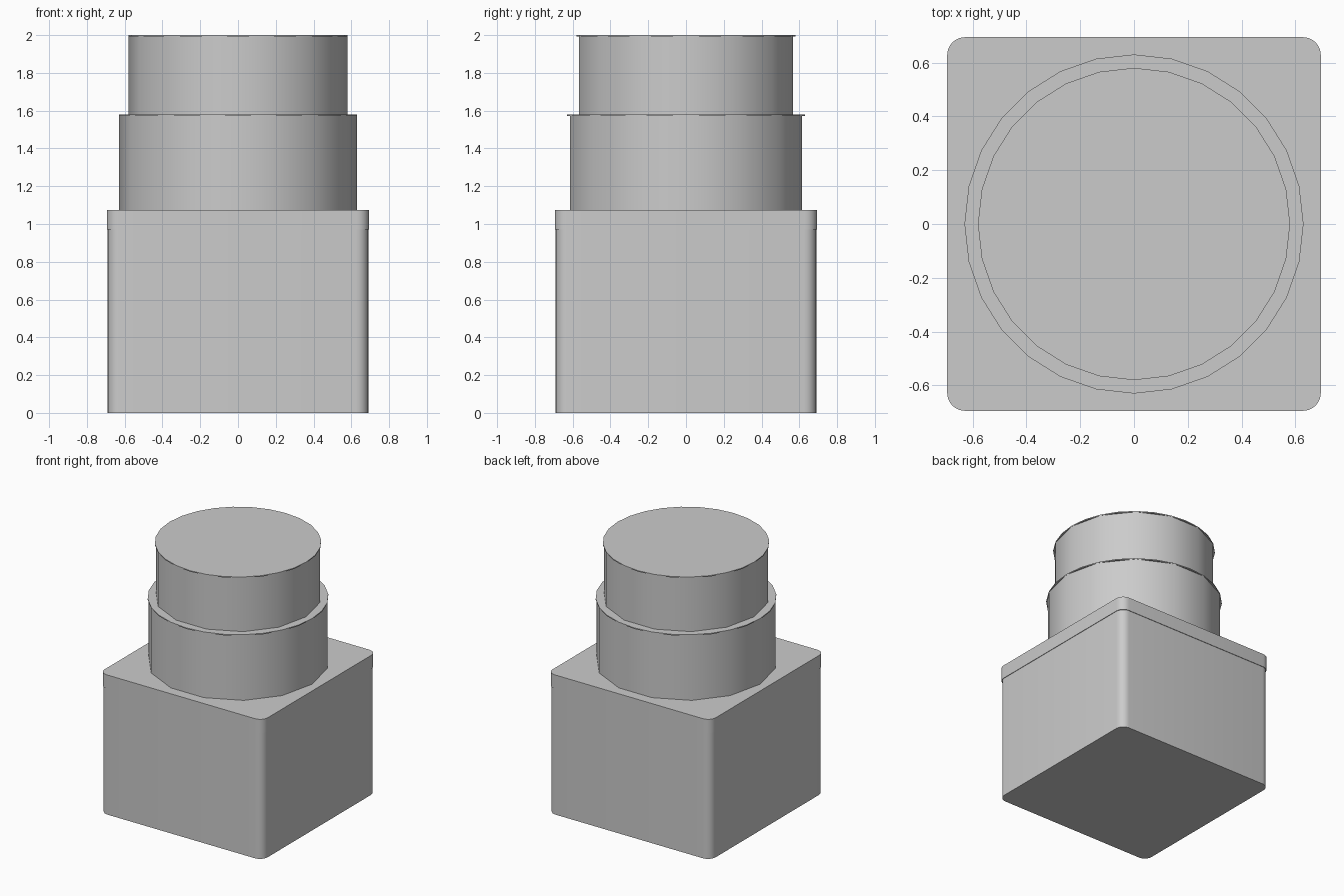
import bpy, bmesh, math

cube = bpy.data.objects.get("Cube")
if cube:
    bpy.data.objects.remove(cube, do_unlink=True)

grey = bpy.data.materials.new("plain_grey")
grey.use_nodes = True
colour = (0.6, 0.6, 0.6, 1)
grey.diffuse_color = colour
grey.node_tree.nodes["Principled BSDF"].inputs["Base Color"].default_value = colour


def prism(name, outline, bottom, top):
    """Extrude a flat outline between two heights, smooth round its sides."""
    bm = bmesh.new()
    base = bm.faces.new([bm.verts.new((x, y, bottom)) for x, y in outline])
    grown = bmesh.ops.extrude_face_region(bm, geom=[base])["geom"]
    verts = [v for v in grown if isinstance(v, bmesh.types.BMVert)]
    bmesh.ops.translate(bm, verts=verts, vec=(0, 0, top - bottom))
    bmesh.ops.recalc_face_normals(bm, faces=bm.faces)
    mesh = bpy.data.meshes.new(name)
    bm.to_mesh(mesh)
    bm.free()
    mesh.materials.append(grey)
    obj = bpy.data.objects.new(name, mesh)
    bpy.context.collection.objects.link(obj)
    bpy.ops.object.select_all(action="DESELECT")
    obj.select_set(True)
    bpy.context.view_layer.objects.active = obj
    bpy.ops.object.shade_smooth_by_angle(angle=math.radians(40))


def circle(radius, sides):
    turns = [math.tau * i / sides for i in range(sides)]
    return [(radius * math.cos(a), radius * math.sin(a)) for a in turns]


def rounded_square(half, radius, steps=6):
    points = []
    for corner in range(4):
        middle = math.pi / 4 + corner * math.pi / 2
        cx = math.copysign(half - radius, math.cos(middle))
        cy = math.copysign(half - radius, math.sin(middle))
        for i in range(steps + 1):
            a = (corner + i / steps) * math.pi / 2
            points.append((cx + radius * math.cos(a), cy + radius * math.sin(a)))
    return points


# Square base with its slightly wider upper band
prism("base_block", rounded_square(0.69, 0.065), 0, 0.98)
prism("base_band", rounded_square(0.694, 0.065), 0.97, 1.075)

# Two stacked drums, each a coarse wall under a thin rounder lid
for name, radius, bottom, top in (("lower", 0.63, 1.07, 1.58),
                                  ("upper", 0.58, 1.57, 2.0)):
    prism(name + "_drum", circle(radius, 14), bottom, top - 0.006)
    prism(name + "_lid", circle(radius, 28), top - 0.008, top)
